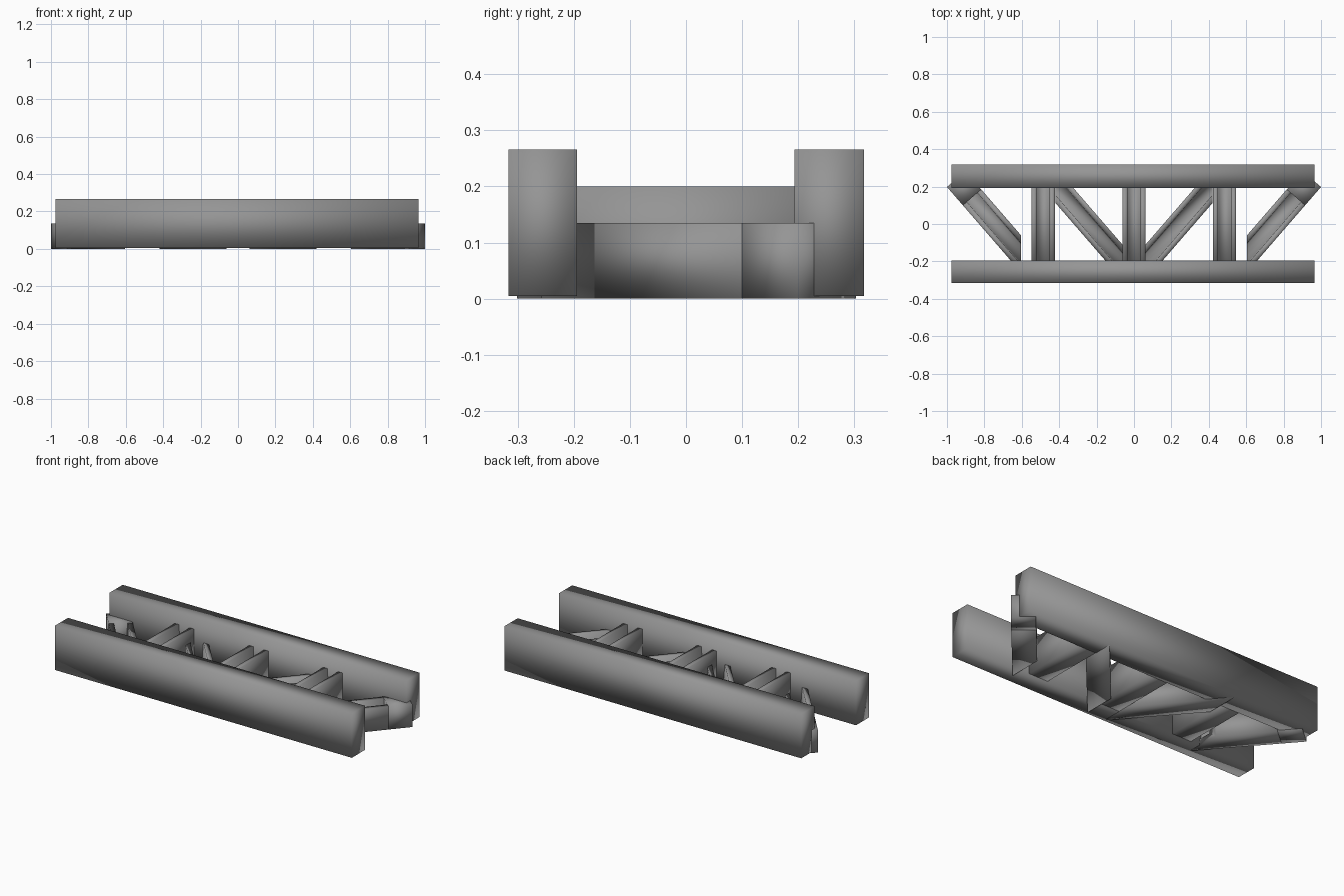
import bpy, bmesh, math
from mathutils import Vector

if "Cube" in bpy.data.objects:
    bpy.data.objects.remove(bpy.data.objects["Cube"])

steel = bpy.data.materials.new("steel grey")
steel.diffuse_color = (0.3, 0.3, 0.3, 1)
steel.use_nodes = True
steel.node_tree.nodes["Principled BSDF"].inputs["Base Color"].default_value = steel.diffuse_color


def finish(bm, name):
    bmesh.ops.recalc_face_normals(bm, faces=bm.faces)
    for f in bm.faces:
        f.smooth = True
    me = bpy.data.meshes.new(name)
    bm.to_mesh(me)
    bm.free()
    me.materials.append(steel)
    ob = bpy.data.objects.new(name, me)
    bpy.context.collection.objects.link(ob)
    return ob


def extrude(bm, profile, a, b):
    """Sweep a (side, z) profile along the plan line a -> b."""
    a, b = Vector(a).to_3d(), Vector(b).to_3d()
    d = (b - a).normalized()
    side = Vector((-d.y, d.x, 0))
    rings = [[bm.verts.new(p + side * u + Vector((0, 0, z))) for u, z in profile]
             for p in (a, b)]
    n = len(profile)
    for i in range(n):
        j = (i + 1) % n
        bm.faces.new((rings[0][i], rings[0][j], rings[1][j], rings[1][i]))
    bm.faces.new(rings[0])
    bm.faces.new(rings[1])


def clip(bm, co, outward):
    """Cut away everything on the outward side and cap the cut."""
    r = bmesh.ops.bisect_plane(bm, geom=bm.verts[:] + bm.edges[:] + bm.faces[:],
                               plane_co=co, plane_no=outward, clear_outer=True)
    edges = [e for e in r["geom_cut"] if isinstance(e, bmesh.types.BMEdge)]
    if edges:
        bmesh.ops.contextual_create(bm, geom=edges)


def box_profile(w, z0, z1):
    return [(-w / 2, z0), (w / 2, z0), (w / 2, z1), (-w / 2, z1)]


def channel(w, z0, z1, floor, t=0.028):
    """U section, open at the top, with slightly tapering walls."""
    h = w / 2
    return [(-h, z0), (h, z0), (h, z1), (h - t, z1),
            (h - t - 0.006, floor), (-h + t + 0.006, floor), (-h + t, z1), (-h, z1)]


# Long side beams
for name, y, w in (("front_beam", -0.255, 0.122), ("back_beam", 0.255, 0.124)):
    bm = bmesh.new()
    extrude(bm, box_profile(w, 0.005, 0.266), (-0.975, y), (0.965, y))
    finish(bm, name)

# Straight cross posts
for name, x in (("left_post", -0.486), ("middle_post", 0.0), ("right_post", 0.484)):
    bm = bmesh.new()
    extrude(bm, channel(0.125, 0.006, 0.2, 0.05), (x, -0.26), (x, 0.26))
    finish(bm, name)

# Diagonal braces, mirrored left and right
d = Vector((0.655, 0.756)).normalized()
n = Vector((-d.y, d.x))
for s, side in ((1, "right"), (-1, "left")):
    # inner brace, trimmed square to the posts
    bm = bmesh.new()
    c = Vector((0.24, 0))
    extrude(bm, channel(0.125, 0, 0.135, 0.04), c - d * 0.5, c + d * 0.5)
    clip(bm, (0.42, 0, 0), (1, 0, 0))
    clip(bm, (0.062, 0, 0), (-1, 0, 0))
    for v in bm.verts:
        v.co.x *= s
    finish(bm, side + "_inner_brace")

    # outer brace, with a solid block at its square end
    tip = Vector((1.0, 0.198)) + n * 0.065
    bm = bmesh.new()
    extrude(bm, channel(0.13, 0, 0.135, 0.04), tip - d * 0.8, tip - d * 0.13)
    clip(bm, (0.605, 0, 0), (-1, 0, 0))
    extrude(bm, box_profile(0.13, 0, 0.135), tip - d * 0.13, tip)
    for v in bm.verts:
        v.co.x *= s
    finish(bm, side + "_outer_brace")
